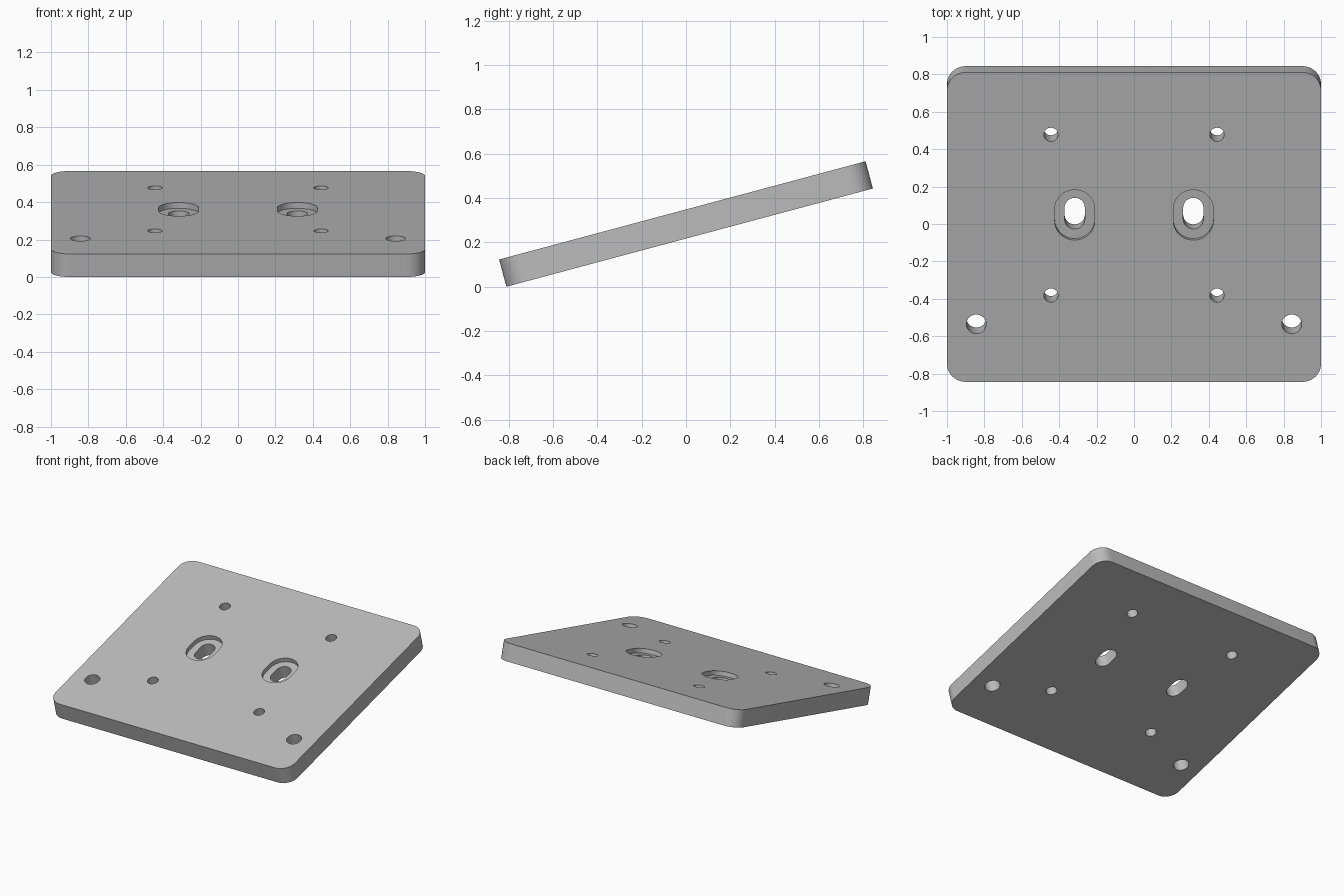
import bpy, bmesh, math
from mathutils import Matrix, Vector

if "Cube" in bpy.data.objects:
    bpy.data.objects.remove(bpy.data.objects["Cube"], do_unlink=True)

TILT = math.radians(15)
HALF_LENGTH, THICK = 0.8565, 0.127
HEIGHT = 0.283          # centre of the tilted plate
MID = 0.067             # centre of the hole pattern along the plate
SINK = 0.032            # counterbore depth


def rounded_prism(name, cx, cy, half_x, half_y, radius, z0, z1):
    """Upright prism with a rounded outline: plate, slot or round hole."""
    steps = 12
    bm = bmesh.new()
    outline = []
    for corner, (sx, sy) in enumerate([(1, 1), (-1, 1), (-1, -1), (1, -1)]):
        for i in range(steps + 1):
            a = (corner + i / steps) * math.pi / 2
            outline.append(bm.verts.new((
                cx + sx * (half_x - radius) + radius * math.cos(a),
                cy + sy * (half_y - radius) + radius * math.sin(a), z0)))
    face = bm.faces.new(outline)
    bmesh.ops.remove_doubles(bm, verts=bm.verts, dist=1e-5)
    bm.faces.ensure_lookup_table()
    extruded = bmesh.ops.extrude_face_region(bm, geom=[bm.faces[0]])
    top = [v for v in extruded["geom"] if isinstance(v, bmesh.types.BMVert)]
    bmesh.ops.translate(bm, verts=top, vec=Vector((0, 0, z1 - z0)))
    bmesh.ops.recalc_face_normals(bm, faces=bm.faces)
    mesh = bpy.data.meshes.new(name)
    bm.to_mesh(mesh)
    bm.free()
    obj = bpy.data.objects.new(name, mesh)
    bpy.context.collection.objects.link(obj)
    return obj


# Flat plate with rounded corners
plate = rounded_prism("tilted_plate", 0, 0, 1, HALF_LENGTH, 0.1, -THICK / 2, THICK / 2)

# Mirrored hole cutters: counterbored slots, mounting holes, front holes
cutters = []
for side in (-1, 1):
    def cut(name, x, y, half_y, radius, bottom=-0.2):
        cutters.append(rounded_prism(name, side * x, y, radius, half_y, radius, bottom, 0.2))
    cut("counterbore_cutter", 0.317, MID, 0.139, 0.107, THICK / 2 - SINK)
    cut("slot_cutter", 0.317, MID, 0.086, 0.054)
    for offset in (-0.445, 0.445):
        cut("mounting_hole_cutter", 0.444, MID + offset, 0.038, 0.038)
    cut("front_hole_cutter", 0.843, -0.537, 0.053, 0.053)

for cutter in cutters:
    cutter.hide_render = True
    mod = plate.modifiers.new(cutter.name, "BOOLEAN")
    mod.operation, mod.solver, mod.object = "DIFFERENCE", "EXACT", cutter

# Bake the cuts, then remove the cutters
bpy.context.view_layer.update()
evaluated = plate.evaluated_get(bpy.context.evaluated_depsgraph_get())
mesh = bpy.data.meshes.new_from_object(evaluated)
plate.modifiers.clear()
plate.data = mesh
for cutter in cutters:
    bpy.data.objects.remove(cutter, do_unlink=True)

# Tilt the plate so its back edge is raised
mesh.transform(Matrix.Translation((0, 0, HEIGHT)) @ Matrix.Rotation(TILT, 4, "X"))

# Plain grey
grey = bpy.data.materials.new("plain_grey")
grey.use_nodes = True
colour = (0.5, 0.5, 0.5, 1)
grey.diffuse_color = colour
grey.node_tree.nodes["Principled BSDF"].inputs["Base Color"].default_value = colour
mesh.materials.clear()
mesh.materials.append(grey)

bpy.ops.object.select_all(action="DESELECT")
plate.select_set(True)
bpy.context.view_layer.objects.active = plate
bpy.ops.object.shade_smooth_by_angle(angle=math.radians(30))
